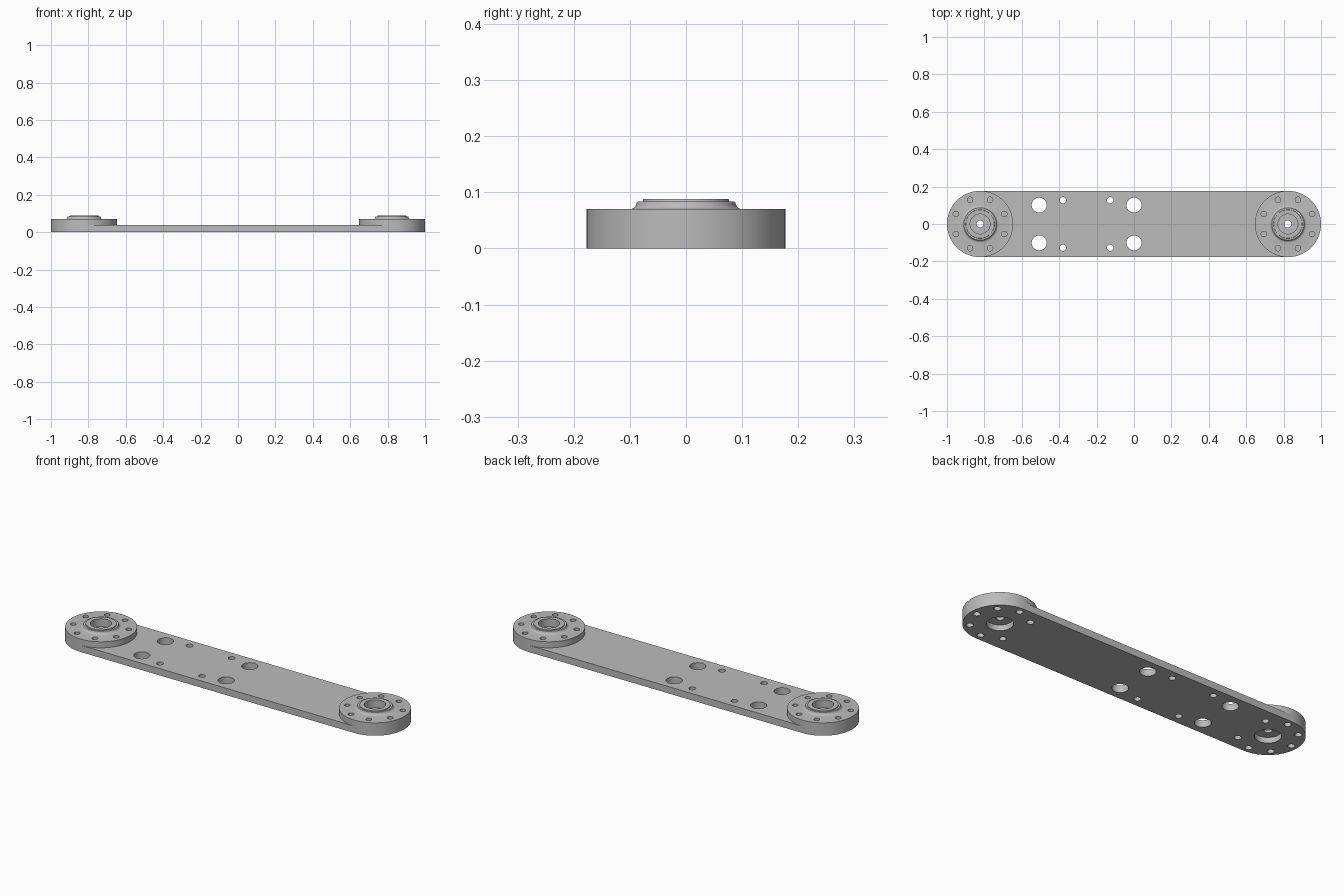
import bpy, bmesh
from math import cos, sin, pi, radians

cube = bpy.data.objects.get("Cube")
if cube:
    bpy.data.objects.remove(cube, do_unlink=True)

R, CX = 0.177, 0.823           # end radius and hub centre
BAR_TOP, PAD_TOP = 0.037, 0.07
SEG = 64

grey = bpy.data.materials.new("machined grey")
grey.use_nodes = True
colour = (0.5, 0.5, 0.5, 1)
grey.diffuse_color = colour
grey.node_tree.nodes["Principled BSDF"].inputs["Base Color"].default_value = colour


def make_object(name, bm):
    bmesh.ops.recalc_face_normals(bm, faces=bm.faces)
    mesh = bpy.data.meshes.new(name)
    bm.to_mesh(mesh)
    bm.free()
    mesh.materials.append(grey)
    obj = bpy.data.objects.new(name, mesh)
    bpy.context.collection.objects.link(obj)
    return obj


def prism(bm, outline, z0, z1):
    """Closed prism over a flat outline."""
    low = [bm.verts.new((x, y, z0)) for x, y in outline]
    high = [bm.verts.new((x, y, z1)) for x, y in outline]
    bm.faces.new(low)
    bm.faces.new(high)
    for i in range(len(low)):
        j = (i + 1) % len(low)
        bm.faces.new((low[i], low[j], high[j], high[i]))


def drill(bm, x, y, r, z0, z1, n=32):
    prism(bm, [(x + r * cos(2 * pi * i / n), y + r * sin(2 * pi * i / n))
               for i in range(n)], z0, z1)


def cut(obj, cutter):
    """Subtract the cutter, bake the result and drop the cutter."""
    cutter.hide_render = True
    mod = obj.modifiers.new("holes", "BOOLEAN")
    mod.operation, mod.solver, mod.object = "DIFFERENCE", "EXACT", cutter
    bpy.ops.object.select_all(action="DESELECT")
    bpy.context.view_layer.objects.active = obj
    obj.select_set(True)
    bpy.ops.object.modifier_apply(modifier=mod.name)
    bpy.data.objects.remove(cutter, do_unlink=True)


def smooth(obj):
    bpy.ops.object.select_all(action="DESELECT")
    bpy.context.view_layer.objects.active = obj
    obj.select_set(True)
    bpy.ops.object.shade_smooth_by_angle(angle=radians(30))


# Flat bar with round ends
outline = []
for side in (1, -1):
    for i in range(SEG // 2 + 1):
        a = -pi / 2 + pi * i / (SEG // 2)
        outline.append((side * (CX + R * cos(a)), side * R * sin(a)))
bm = bmesh.new()
prism(bm, outline, 0, BAR_TOP)
bar = make_object("link_bar", bm)

# Through holes, hub recesses and blind bolt holes from below
bm = bmesh.new()
for s in (1, -1):
    for x in (-0.507, 0.0):
        drill(bm, x, s * 0.101, 0.04, -0.05, 0.1, 48)
    for x in (-0.38, -0.127):
        drill(bm, x, s * 0.127, 0.017, -0.05, 0.1)
    drill(bm, s * CX, 0, 0.064, -0.05, 0.03, 48)
    for k in range(1, 8):
        a = k * pi / 4 + (pi if s > 0 else 0)
        drill(bm, s * CX + 0.143 * cos(a), 0.143 * sin(a), 0.017, -0.05, 0.027)
cut(bar, make_object("bar_cutter", bm))
bm = bmesh.new()
for s in (1, -1):
    drill(bm, s * CX, 0, 0.019, -0.05, 0.1)
cut(bar, make_object("pin_cutter", bm))
smooth(bar)

# Turned hub: pad, filleted boss, raised ring and central bore
fillet = [(0.1 - 0.012 * sin(t * pi / 8), PAD_TOP + 0.012 * (1 - cos(t * pi / 8)))
          for t in range(5)]
profile = [(0.019, BAR_TOP), (R, BAR_TOP), (R, PAD_TOP)] + fillet + [
    (0.086, 0.084), (0.077, 0.084), (0.076, 0.088), (0.053, 0.088),
    (0.053, 0.045), (0.019, 0.045)]


def hub(name, cx):
    bm = bmesh.new()
    rings = [[bm.verts.new((cx + r * cos(2 * pi * i / SEG), r * sin(2 * pi * i / SEG), z))
              for i in range(SEG)] for r, z in profile]
    for k, ring in enumerate(rings):
        nxt = rings[(k + 1) % len(rings)]
        for i in range(SEG):
            j = (i + 1) % SEG
            bm.faces.new((ring[i], ring[j], nxt[j], nxt[i]))
    obj = make_object(name, bm)
    # Blind bolt circle in the top face
    bm = bmesh.new()
    for k in range(8):
        a = (k + 0.5) * pi / 4
        drill(bm, cx + 0.14 * cos(a), 0.14 * sin(a), 0.0145, 0.045, 0.1)
    cut(obj, make_object(name + "_cutter", bm))
    smooth(obj)


hub("left_hub", CX)
hub("right_hub", -CX)
